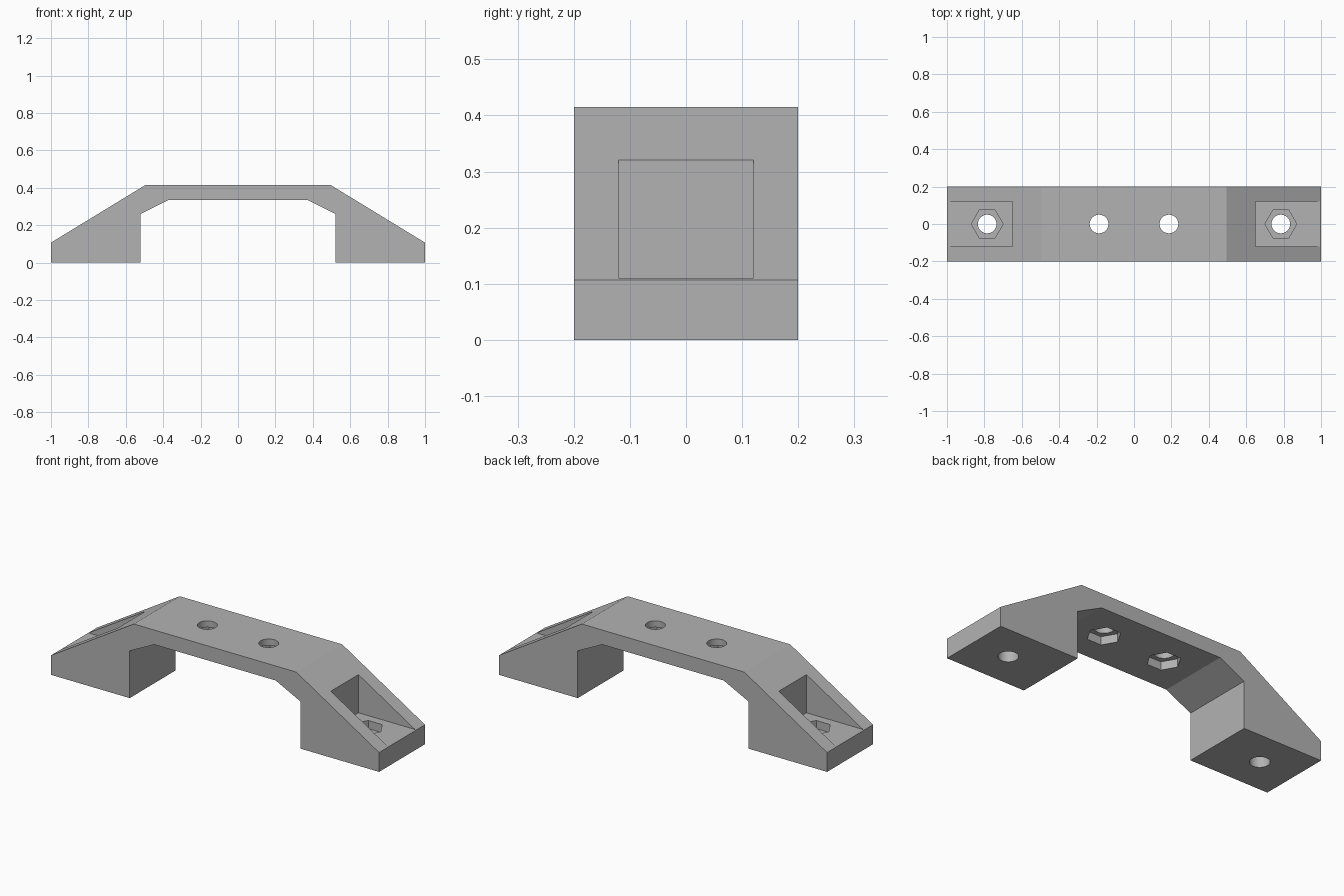
import bpy
import bmesh
from math import tau
from mathutils import Matrix, Vector

cube = bpy.data.objects.get("Cube")
if cube:
    bpy.data.objects.remove(cube, do_unlink=True)

grey = bpy.data.materials.new("plain grey")
grey.use_nodes = True
colour = (0.45, 0.45, 0.45, 1)
grey.diffuse_color = colour
grey.node_tree.nodes["Principled BSDF"].inputs["Base Color"].default_value = colour


def make_object(name, bm):
    mesh = bpy.data.meshes.new(name)
    bmesh.ops.recalc_face_normals(bm, faces=bm.faces)
    bm.to_mesh(mesh)
    bm.free()
    mesh.materials.append(grey)
    obj = bpy.data.objects.new(name, mesh)
    bpy.context.collection.objects.link(obj)
    return obj


def prism(name, sides, radius, x, bottom, top):
    bm = bmesh.new()
    bmesh.ops.create_cone(bm, cap_ends=True, segments=sides, radius1=radius,
                          radius2=radius, depth=top - bottom)
    # Put a corner on the x axis
    corner = max(bm.verts, key=lambda v: v.co.x).co.copy()
    turn = Vector((1, 0)).angle_signed(corner.xy)
    bmesh.ops.rotate(bm, verts=bm.verts, matrix=Matrix.Rotation(turn, 3, "Z"))
    bmesh.ops.translate(bm, verts=bm.verts, vec=(x, 0, (top + bottom) / 2))
    return make_object(name, bm)


def box(name, low, high):
    bm = bmesh.new()
    bmesh.ops.create_cube(bm, size=1)
    for v in bm.verts:
        v.co = [l if c < 0 else h for c, l, h in zip(v.co, low, high)]
    return make_object(name, bm)


def cut(target, cutter):
    mod = target.modifiers.new("cut", "BOOLEAN")
    mod.operation = "DIFFERENCE"
    mod.solver = "EXACT"
    mod.object = cutter
    bpy.context.view_layer.objects.active = target
    bpy.ops.object.modifier_apply(modifier=mod.name)
    bpy.data.objects.remove(cutter, do_unlink=True)


# Handle body: mirrored half profile extruded across the width
half = [(0.37, 0.335), (0.52, 0.26), (0.52, 0), (1, 0), (1, 0.107), (0.495, 0.415)]
outline = half + [(-x, z) for x, z in reversed(half)]
bm = bmesh.new()
face = bm.faces.new([bm.verts.new((x, -0.2, z)) for x, z in outline])
side = bmesh.ops.extrude_face_region(bm, geom=[face])["geom"]
bmesh.ops.translate(bm, vec=(0, 0.4, 0),
                    verts=[g for g in side if isinstance(g, bmesh.types.BMVert)])
handle = make_object("handle_body", bm)

floor = 0.11
under = 0.335
for s in (-1, 1):
    # Open pocket in the sloping foot
    ends = sorted((s * 0.65, s * 1.1))
    cut(handle, box("pocket_cutter", (ends[0], -0.12, floor), (ends[1], 0.12, 0.6)))
    # Nut recess and screw hole in the foot
    cut(handle, prism("foot_nut_cutter", 6, 0.085, s * 0.785, floor - 0.045, 0.2))
    cut(handle, prism("foot_hole_cutter", 32, 0.05, s * 0.785, -0.1, 0.3))
    # Nut recess below the grip, and its screw hole
    cut(handle, prism("grip_nut_cutter", 6, 0.085, s * 0.187, 0.2, under + 0.045))
    cut(handle, prism("grip_hole_cutter", 32, 0.05, s * 0.187, 0.2, 0.6))

bpy.ops.object.select_all(action="DESELECT")
handle.select_set(True)
bpy.context.view_layer.objects.active = handle
bpy.ops.object.shade_smooth_by_angle(angle=tau / 18)
